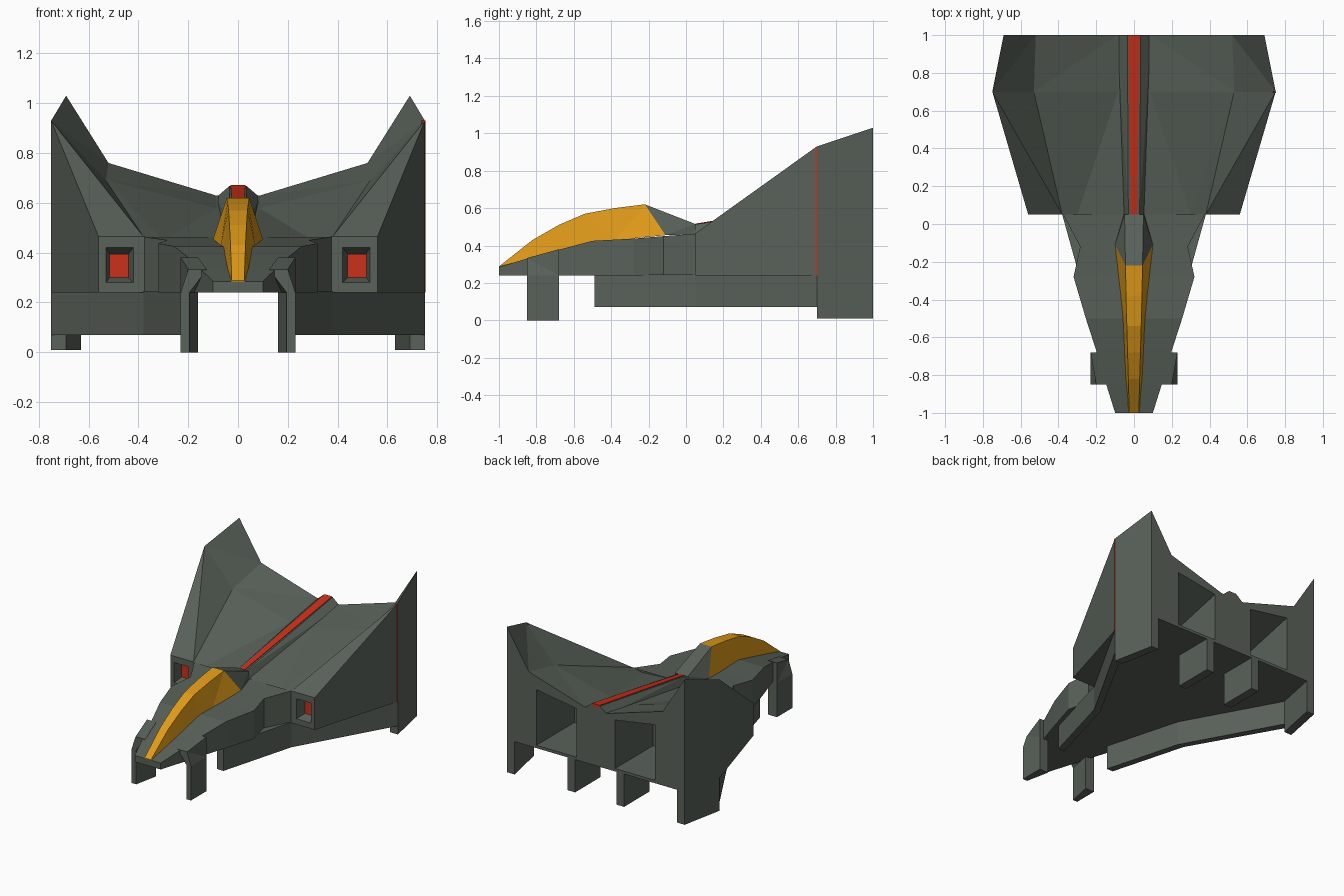
import bpy, bmesh

if "Cube" in bpy.data.objects:
    bpy.data.objects.remove(bpy.data.objects["Cube"])


def material(name, rgb):
    m = bpy.data.materials.new(name)
    m.diffuse_color = (*rgb, 1)
    m.use_nodes = True
    m.node_tree.nodes["Principled BSDF"].inputs["Base Color"].default_value = m.diffuse_color
    return m


GREY = material("hull_grey", (0.10, 0.12, 0.10))
RED = material("red_trim", (0.60, 0.03, 0.01))
GOLD = material("canopy_gold", (0.75, 0.33, 0.01))


def loft(name, sections, mat=GREY, mirror=False):
    """Skin a run of closed sections (equal point counts) and cap both ends."""
    bm = bmesh.new()
    for s in ((1, -1) if mirror else (1,)):
        rings = [[bm.verts.new((x * s, y, z)) for x, y, z in sec] for sec in sections]
        n = len(rings[0])
        for a, b in zip(rings, rings[1:]):
            for i in range(n):
                j = (i + 1) % n
                bm.faces.new((a[i], a[j], b[j], b[i]))
        bm.faces.new(rings[0])
        bm.faces.new(rings[-1])
    bmesh.ops.remove_doubles(bm, verts=bm.verts, dist=1e-5)
    bmesh.ops.dissolve_degenerate(bm, dist=1e-5, edges=bm.edges)
    bmesh.ops.triangulate(bm, faces=[f for f in bm.faces if len(f.verts) > 3])
    bmesh.ops.recalc_face_normals(bm, faces=bm.faces)
    me = bpy.data.meshes.new(name)
    bm.to_mesh(me)
    bm.free()
    me.materials.append(mat)
    ob = bpy.data.objects.new(name, me)
    bpy.context.collection.objects.link(ob)
    return ob


def sym(half):
    """Complete a half section by reflecting it across x = 0."""
    return half + [(-x, y, z) for x, y, z in reversed(half)]


def prism(name, plan, z0, z1, mat=GREY):
    return loft(name, [[(x, y, z) for x, y in plan] for z in (z0, z1)], mat, True)


def rect(x0, x1, y, z0, z1):
    return [(x0, y, z0), (x1, y, z0), (x1, y, z1), (x0, y, z1)]


def cut(ob, cutter):
    cutter.hide_render = True
    mod = ob.modifiers.new("cut", 'BOOLEAN')
    mod.operation = 'DIFFERENCE'
    mod.solver = 'EXACT'
    mod.object = cutter
    bpy.context.view_layer.objects.active = ob
    bpy.ops.object.modifier_apply(modifier=mod.name)
    bpy.data.objects.remove(cutter)


# Rear body with flared fins: (y, half profile from bottom outer to centre)
body_profiles = [
    (0.05, [(.56, .24), (.56, .465), (.38, .465), (.30, .45), (.055, .465)]),
    (0.70, [(.75, .24), (.75, .93), (.75, .93), (.53, .69), (.085, .578)]),
    (1.00, [(.69, .24), (.69, 1.03), (.69, 1.03), (.52, .76), (.09, .63)]),
]
body = loft("rear_body", [sym([(x, y, z) for x, z in p]) for y, p in body_profiles])

# Intake openings and rear exhaust recesses
cut(body, loft("intake_cutter", [rect(.417, .533, .04, .278, .422),
                                 rect(.42, .53, .05, .28, .42),
                                 rect(.44, .515, .12, .30, .395)], mirror=True))
cut(body, loft("exhaust_cutter", [
    [(.15, 1.02, .26), (.46, 1.02, .26), (.46, 1.02, .655), (.15, 1.02, .605)],
    [(.15, .58, .26), (.46, .58, .26), (.46, .58, .55), (.15, .58, .50)]], mirror=True))
loft("intake_glow", [rect(.44, .515, .112, .30, .395),
                     rect(.44, .515, .125, .30, .395)], RED, True)

# Forward hull: y, half width, top height
hull = [(-1, .10, .285), (-.84, .15, .333), (-.67, .20, .38), (-.5, .255, .425),
        (-.28, .32, .437), (-.12, .285, .45), (.05, .375, .463)]
loft("front_hull", [sym([(w, y, .24), (w, y, t)]) for y, w, t in hull])


# Canopy: base y, half width, height; top y, half width, height
def hood(name, rows, mat):
    return loft(name, [sym([(wb, yb, zb), (wt, yt, zt)])
                       for yb, wb, zb, yt, wt, zt in rows], mat)


hood("canopy", [(-1, .035, .28, -1, .025, .288),
                (-.82, .043, .335, -.82, .03, .43),
                (-.68, .05, .375, -.68, .034, .51),
                (-.54, .056, .412, -.54, .038, .57),
                (-.38, .07, .428, -.38, .042, .60),
                (-.11, .10, .455, -.22, .045, .62)], GOLD)
hood("canopy_fairing", [(-.11, .10, .455, -.22, .045, .62),
                        (.05, .055, .46, .05, .05, .515)], GREY)

# Dorsal spine with a red stripe on top
hood("spine", [(.05, .055, .46, .05, .03, .513),
               (1, .09, .62, 1, .035, .667)], GREY)
hood("spine_stripe", [(.05, .017, .50, .05, .017, .517),
                      (1, .03, .65, 1, .03, .671)], RED)

# Side skirts, rear side walls and inner rear legs
prism("side_skirt", [(.23, -.49), (.38, .05), (.75, .70),
                     (.69, .70), (.33, .05), (.18, -.49)], .07, .245)
prism("rear_wall_foot", [(.75, .70), (.69, 1), (.63, 1), (.69, .70)], .01, .245)
prism("rear_leg", [(.16, .72), (.22, .72), (.22, 1), (.16, 1)], .01, .245)

# Front legs, with a shoulder blending into the hull
foot = [(.195, -.85), (.23, -.85), (.23, -.68), (.16, -.68)]
loft("front_leg", [[(x, y, 0) for x, y in foot],
                   [(x, y, .24) for x, y in foot],
                   [(.125, -.85, .333), (.20, -.85, .333),
                    (.23, -.68, .38), (.16, -.68, .38)]], mirror=True)

# Thin red marker line on the right flank only
loft("flank_marker", [rect(.735, .7505, .693, .24, .925),
                      rect(.735, .752, .701, .24, .93)], RED)
